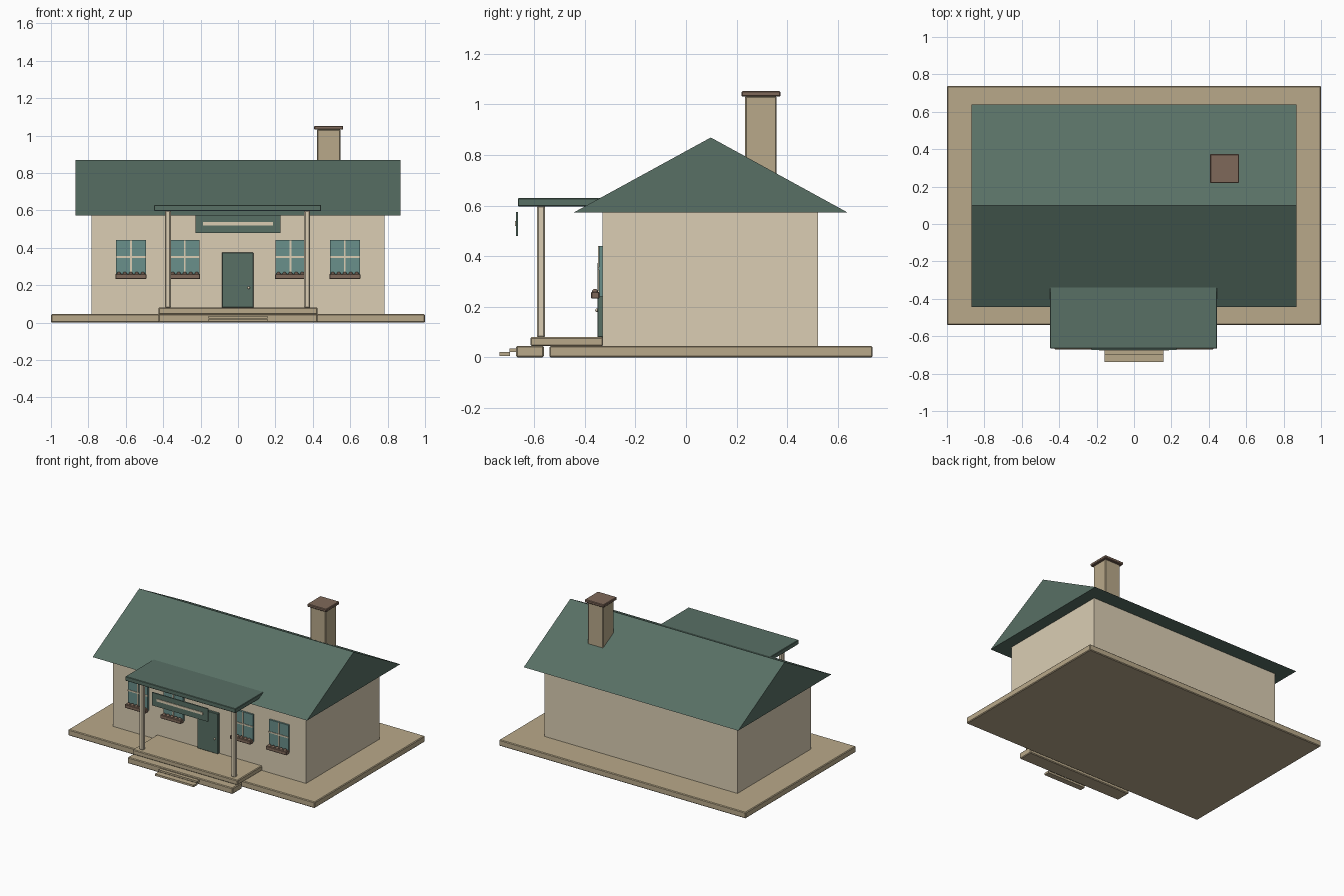
import bpy, bmesh
from mathutils import Matrix, Vector

if "Cube" in bpy.data.objects:
    bpy.data.objects.remove(bpy.data.objects["Cube"])


def material(name, r, g, b):
    m = bpy.data.materials.new(name)
    lin = [((c / 255 + 0.055) / 1.055) ** 2.4 for c in (r, g, b)]
    m.diffuse_color = (*lin, 1)
    m.use_nodes = True
    m.node_tree.nodes["Principled BSDF"].inputs["Base Color"].default_value = m.diffuse_color
    return m


GREEN = material("roof green", 88, 112, 101)
CREAM = material("wall cream", 219, 206, 180)
TAN = material("stone tan", 185, 169, 138)
BROWN = material("wood brown", 127, 105, 90)
GLASS = material("window teal", 106, 144, 139)


def finish(name, bm, mat, bevel=0):
    bmesh.ops.recalc_face_normals(bm, faces=bm.faces)
    me = bpy.data.meshes.new(name)
    bm.to_mesh(me)
    bm.free()
    me.materials.append(mat)
    ob = bpy.data.objects.new(name, me)
    bpy.context.collection.objects.link(ob)
    if bevel:
        mod = ob.modifiers.new("edge", 'BEVEL')
        mod.width = bevel
        mod.segments = 1
    return ob


def box(name, x, y, z, mat, bevel=0):
    """Box from (min, max) pairs."""
    bm = bmesh.new()
    size = [b - a for a, b in (x, y, z)]
    mid = Vector([(a + b) / 2 for a, b in (x, y, z)])
    bmesh.ops.create_cube(bm, size=1,
                          matrix=Matrix.Translation(mid) @ Matrix.Diagonal((*size, 1)))
    return finish(name, bm, mat, bevel)


def balls(name, centres, radius, mat):
    bm = bmesh.new()
    for c in centres:
        bmesh.ops.create_uvsphere(bm, u_segments=10, v_segments=6, radius=radius,
                                  matrix=Matrix.Translation(c))
    for f in bm.faces:
        f.smooth = True
    return finish(name, bm, mat)


# Ground slab and house body
box("ground_slab", (-1, 1), (-0.54, 0.738), (0, 0.045), TAN, 0.005)
box("house_walls", (-0.783, 0.783), (-0.33, 0.522), (0.045, 0.574), CREAM)

# Gable roof: triangular profile extruded along x
bm = bmesh.new()
profile = [(-0.443, 0.573), (0.638, 0.573), (0.098, 0.869)]
face = bm.faces.new([bm.verts.new((-0.87, y, z)) for y, z in profile])
ext = bmesh.ops.extrude_face_region(bm, geom=[face])
bmesh.ops.translate(bm, vec=(1.74, 0, 0),
                    verts=[v for v in ext["geom"] if isinstance(v, bmesh.types.BMVert)])
finish("gable_roof", bm, GREEN)

# Chimney
box("chimney", (0.422, 0.547), (0.234, 0.358), (0.68, 1.033), TAN, 0.005)
box("chimney_cap", (0.407, 0.562), (0.219, 0.374), (1.031, 1.052), BROWN, 0.004)

# Porch deck, front plinth and steps
box("porch_deck", (-0.426, 0.426), (-0.615, -0.328), (0.044, 0.08), TAN, 0.005)
box("porch_plinth", (-0.426, 0.426), (-0.672, -0.562), (0, 0.045), TAN, 0.005)
box("lower_step", (-0.157, 0.157), (-0.738, -0.696), (0.006, 0.02), TAN)
box("upper_step", (-0.157, 0.157), (-0.697, -0.67), (0.021, 0.034), TAN)

# Porch posts and flat roof
for side, x in (("left", -0.375), ("right", 0.37)):
    box("porch_post_" + side, (x - 0.016, x + 0.016), (-0.589, -0.557),
        (0.078, 0.6), CREAM, 0.006)
box("porch_roof", (-0.449, 0.445), (-0.665, -0.332), (0.597, 0.629), GREEN, 0.003)

# Hanging sign board with a plain strip
box("sign_board", (-0.228, 0.226), (-0.673, -0.664), (0.479, 0.574), GREEN)
box("sign_strip", (-0.187, 0.186), (-0.677, -0.672), (0.52, 0.538), CREAM)

# Front door and knob
box("front_door", (-0.086, 0.082), (-0.35, -0.328), (0.079, 0.375), GREEN, 0.003)
balls("door_knob", [(0.057, -0.352, 0.186)], 0.007, CREAM)

# Windows with glazing bars and planter boxes
for i, x in enumerate((-0.573, -0.285, 0.28, 0.571), 1):
    box(f"window_{i}", (x - 0.08, x + 0.08), (-0.343, -0.328), (0.24, 0.441), GLASS)
    box(f"window_bar_upright_{i}", (x - 0.005, x + 0.005), (-0.347, -0.342),
        (0.24, 0.441), CREAM)
    box(f"window_bar_cross_{i}", (x - 0.08, x + 0.08), (-0.347, -0.342),
        (0.346, 0.356), CREAM)
    box(f"planter_{i}", (x - 0.083, x + 0.083), (-0.375, -0.342),
        (0.232, 0.259), BROWN, 0.003)
    balls(f"planter_plants_{i}",
          [(x + k * 0.032, -0.36, 0.259) for k in range(-2, 3)], 0.012, BROWN)
